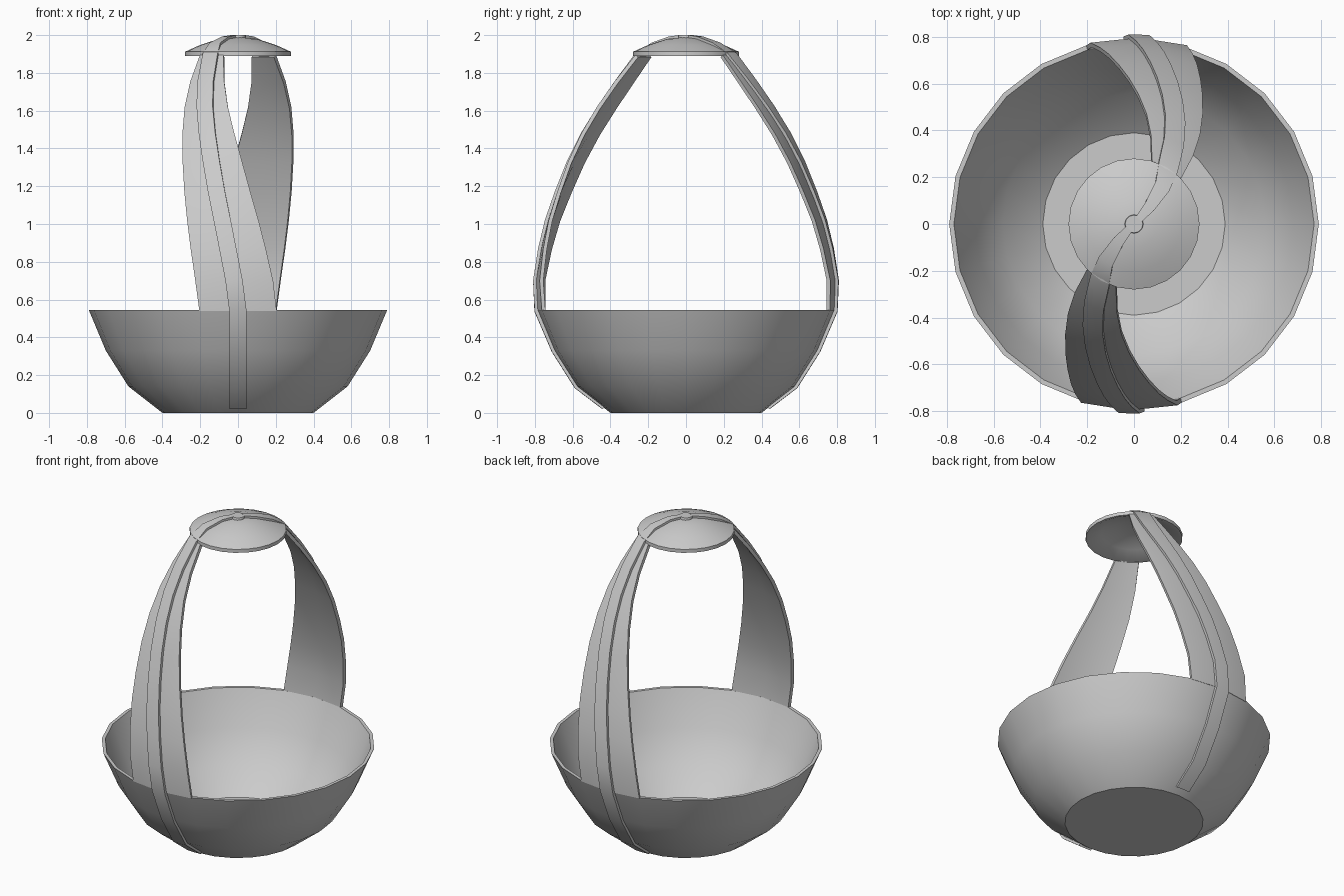
import bpy, bmesh, math
from mathutils import Vector

if "Cube" in bpy.data.objects:
    bpy.data.objects.remove(bpy.data.objects["Cube"])


def finish(name, verts, faces, angle=35):
    me = bpy.data.meshes.new(name)
    me.from_pydata(verts, [], faces)
    bm = bmesh.new()
    bm.from_mesh(me)
    bmesh.ops.remove_doubles(bm, verts=bm.verts, dist=1e-5)
    bmesh.ops.recalc_face_normals(bm, faces=bm.faces)
    bm.to_mesh(me)
    bm.free()
    ob = bpy.data.objects.new(name, me)
    bpy.context.collection.objects.link(ob)
    bpy.ops.object.select_all(action='DESELECT')
    ob.select_set(True)
    bpy.context.view_layer.objects.active = ob
    bpy.ops.object.shade_smooth_by_angle(angle=math.radians(angle))
    return ob


def lathe(name, profile, n=24):
    """Revolve an (r, z) profile; radius 0 closes the ends with caps."""
    verts, faces, rings = [], [], []
    for r, z in profile:
        start = len(verts)
        if r == 0:
            verts.append((0, 0, z))
            rings.append([start] * n)
        else:
            for i in range(n):
                a = 2 * math.pi * i / n
                verts.append((r * math.cos(a), r * math.sin(a), z))
            rings.append(list(range(start, start + n)))
    for a, b in zip(rings, rings[1:]):
        for i in range(n):
            j = (i + 1) % n
            faces.append(list(dict.fromkeys((a[i], a[j], b[j], b[i]))))
    return finish(name, verts, faces)


def strip(name, path, out, inn, base, segs=2):
    """Twisted solid strip; path rows are (r, z, twist deg, half width deg)."""
    verts, faces = [], []
    m = 2 * (segs + 1)
    for k, (r, z, t, h) in enumerate(path):
        p, q = path[max(k - 1, 0)], path[min(k + 1, len(path) - 1)]
        nrm = Vector((q[1] - p[1], p[0] - q[0])).normalized()
        loop = [(out, -h + 2 * h * i / segs) for i in range(segs + 1)]
        loop += [(inn, a) for _, a in reversed(loop)]
        for off, da in loop:
            ang = math.radians(base - t + da)
            rr = r + nrm.x * off
            verts.append((rr * math.cos(ang), rr * math.sin(ang), z + nrm.y * off))
    for k in range(len(path) - 1):
        for i in range(m):
            j = (i + 1) % m
            faces.append((k * m + i, k * m + j, (k + 1) * m + j, (k + 1) * m + i))
    faces.append(tuple(range(m)))
    faces.append(tuple(range(len(verts) - m, len(verts))))
    return finish(name, verts, faces)


# bowl shell
lathe("bowl", [(0, 0), (0.40, 0), (0.58, 0.14), (0.70, 0.33), (0.79, 0.545),
               (0.77, 0.545), (0.68, 0.33), (0.56, 0.15), (0.39, 0.02), (0, 0.02)])

# domed cap, hollow underneath, with a button on top
lathe("cap", [(0, 1.99), (0.10, 1.98), (0.20, 1.948), (0.28, 1.912), (0.28, 1.89),
              (0.265, 1.89), (0.19, 1.925), (0.10, 1.955), (0, 1.965)])
lathe("cap_button", [(0, 2.0), (0.038, 2.0), (0.04, 1.995), (0.04, 1.97), (0, 1.97)], 12)

# twisting handle arms: (r, z, twist)
arm = [(0.79, 0.54, 0), (0.797, 0.70, 1.5), (0.77, 0.87, 4), (0.735, 1.02, 6.5),
       (0.685, 1.17, 9.5), (0.625, 1.33, 13), (0.555, 1.48, 17), (0.475, 1.62, 21.5),
       (0.385, 1.755, 26), (0.28, 1.895, 31)]
lower = [(0.435, 0.03, 0), (0.58, 0.14, 0), (0.70, 0.33, 0)]
over_cap = [(0.20, 1.948, 37), (0.10, 1.98, 42), (0.03, 1.988, 45)]
rib_path = []
for r, z, t in lower + arm + over_cap:
    half = 0.045 if z < 1.9 else 0.015 + 0.1 * r
    rib_path.append((r, z, t, math.degrees(math.atan(half / r))))

for side, base in (("front", -90), ("back", 90)):
    strip(side + "_arm", [(r, z, t, 15) for r, z, t in arm], 0.0, -0.02, base)
    # raised rib running up the bowl, arm and cap
    strip(side + "_rib", rib_path, 0.013, -0.012, base)
